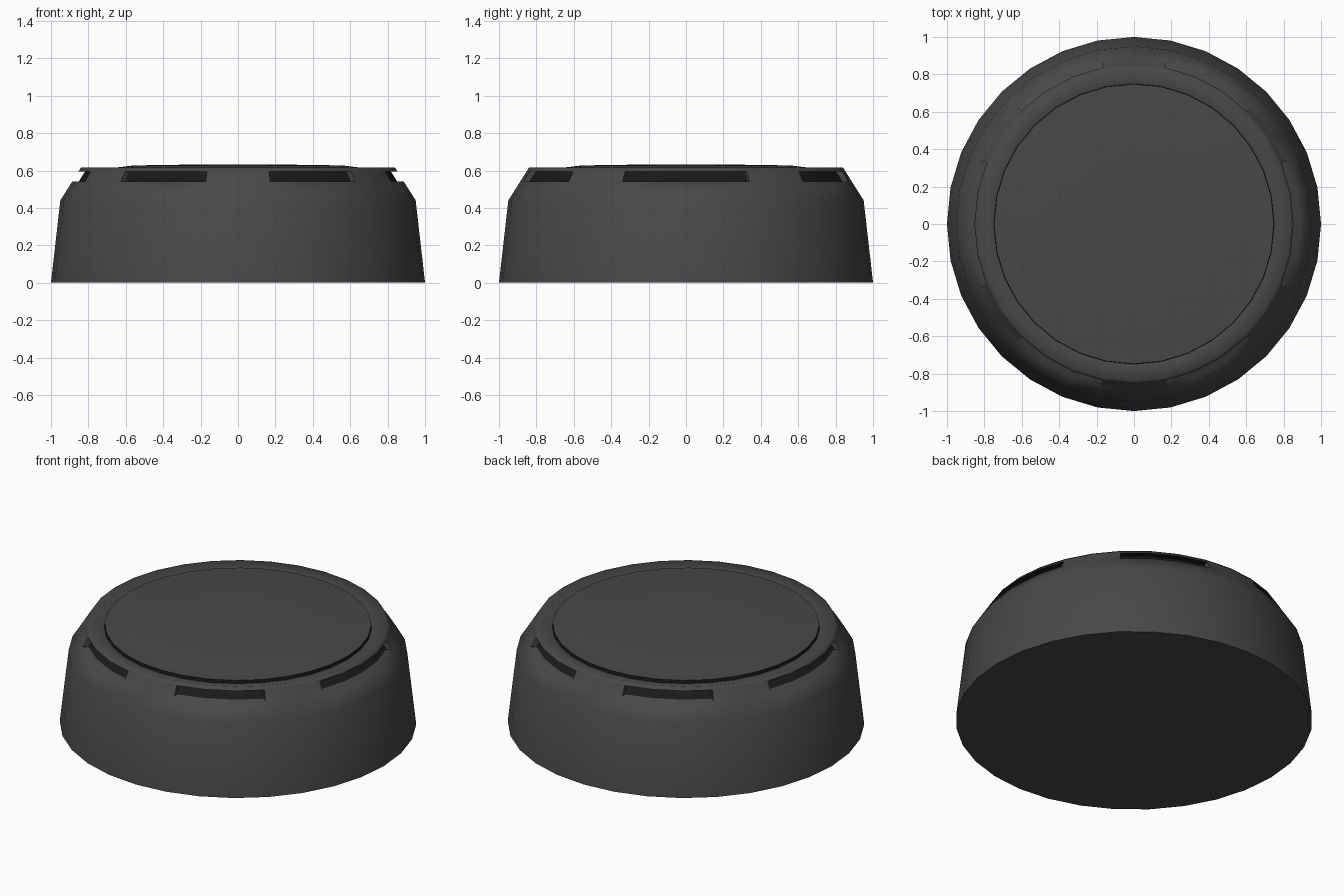
import bpy, bmesh
from math import cos, sin, pi

if "Cube" in bpy.data.objects:
    bpy.data.objects.remove(bpy.data.objects["Cube"])

N = 32  # sides of every round part


def material(name, v):
    m = bpy.data.materials.new(name)
    m.diffuse_color = (v, v, v, 1)
    m.use_nodes = True
    m.node_tree.nodes["Principled BSDF"].inputs["Base Color"].default_value = m.diffuse_color
    return m


GREY = material("dark_grey", 0.065)
BLACK = material("black", 0.01)


def ring(bm, r, z):
    return [bm.verts.new((r * cos(2 * pi * i / N), r * sin(2 * pi * i / N), z))
            for i in range(N)]


def band(bm, low, high):
    return [bm.faces.new((low[i], low[(i + 1) % N], high[(i + 1) % N], high[i]))
            for i in range(N)]


def finish(bm, name, angle):
    me = bpy.data.meshes.new(name)
    bm.to_mesh(me)
    bm.free()
    ob = bpy.data.objects.new(name, me)
    bpy.context.collection.objects.link(ob)
    me.materials.append(GREY)
    me.materials.append(BLACK)
    bpy.ops.object.select_all(action='DESELECT')
    ob.select_set(True)
    bpy.context.view_layer.objects.active = ob
    bpy.ops.object.shade_smooth_by_angle(angle=angle)
    return ob


# Body: tapered shell with a sloped shoulder and a rim dipping to the lid
bm = bmesh.new()
profile = [(1, 0), (.95, .44), (.887, .54), (.853, .594), (.84, .615), (.75, .592)]
rings = [ring(bm, r, z) for r, z in profile]
bands = [band(bm, a, b) for a, b in zip(rings, rings[1:])]
bm.faces.new(rings[0][::-1])

# Vent slots: recessed runs of the shoulder band (start sector, sector count)
lo, hi = rings[2], rings[3]
DEPTH = 0.035
for start, count in [(-2, 4), (4, 3), (9, 3), (14, 4), (20, 3), (25, 3)]:
    idx = [(start + k) % N for k in range(count + 1)]

    def inset(src):
        out = []
        for i in idx:
            r = src[i].co.xy.length
            s = (r - DEPTH) / r
            out.append(bm.verts.new((src[i].co.x * s, src[i].co.y * s, src[i].co.z)))
        return out

    lo_in, hi_in = inset(lo), inset(hi)
    new = []
    for k in range(count):
        a, b = idx[k], idx[k + 1]
        bm.faces.remove(bands[2][a])
        new.append(bm.faces.new((lo[a], lo[b], lo_in[k + 1], lo_in[k])))
        back = bm.faces.new((lo_in[k], lo_in[k + 1], hi_in[k + 1], hi_in[k]))
        roof = bm.faces.new((hi_in[k], hi_in[k + 1], hi[b], hi[a]))
        back.material_index = roof.material_index = 1
        new += [back, roof]
    a, b = idx[0], idx[-1]
    new.append(bm.faces.new((lo[a], lo_in[0], hi_in[0], hi[a])))
    new.append(bm.faces.new((lo_in[-1], lo[b], hi[b], hi_in[-1])))
    # Keep the slot edges crisp
    for f in new:
        for e in f.edges:
            if e.calc_face_angle(0) > 0.6:
                e.smooth = False
finish(bm, "body", 1.35)

# Lid: low disc with a short dark side and a gently domed top
bm = bmesh.new()
side = [(.75, .585), (.748, .611)]
top = [(.748, .611), (.63, .618), (.56, .627), (.3, .631)]
rings = [ring(bm, r, z) for r, z in side + top[1:]]
for k, (a, b) in enumerate(zip(rings, rings[1:])):
    for f in band(bm, a, b):
        f.material_index = 1 if k == 0 else 0
bm.faces.new(rings[-1])
bm.faces.new(rings[0][::-1])
finish(bm, "lid", 0.7)
